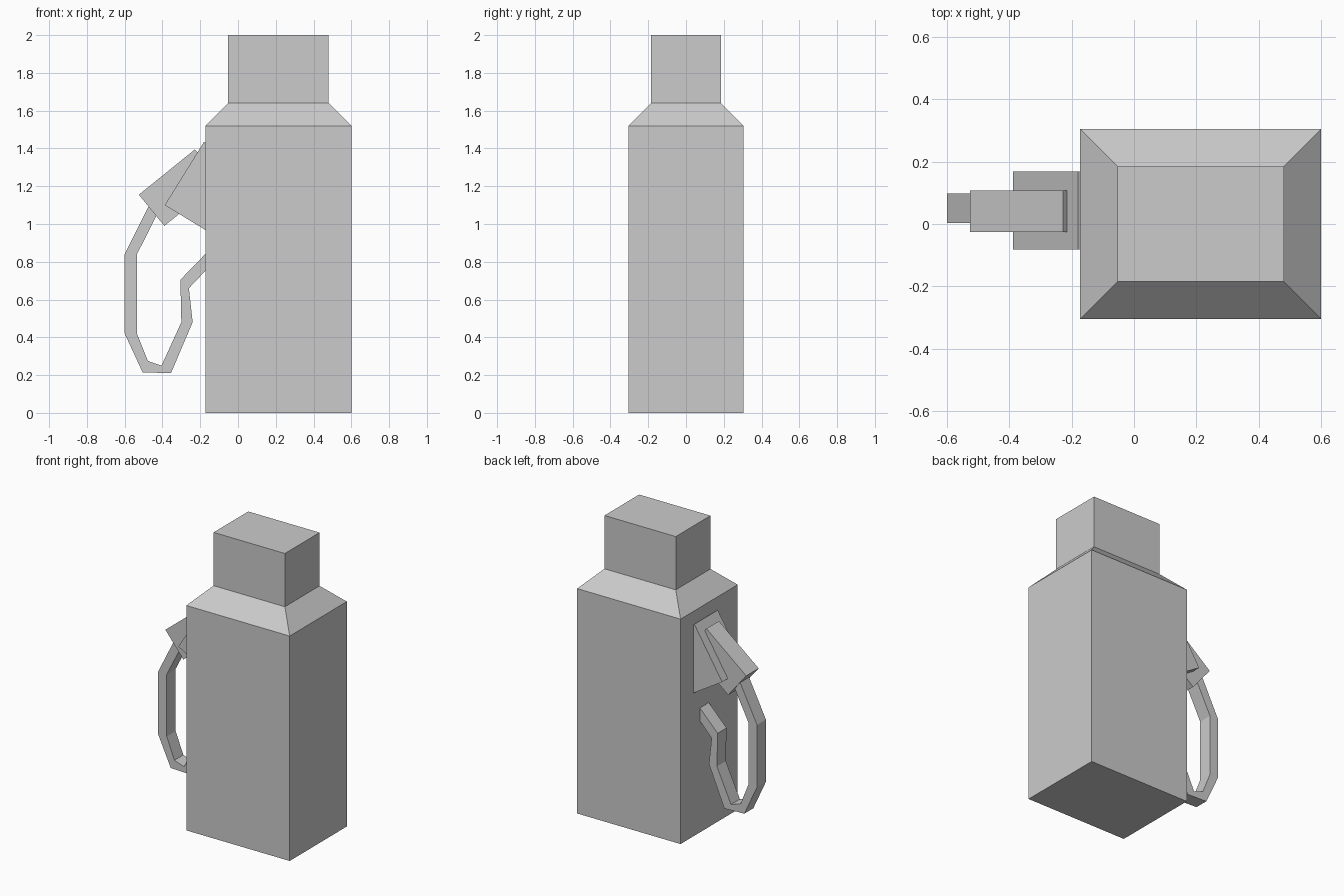
import bpy, bmesh

if "Cube" in bpy.data.objects:
    bpy.data.objects.remove(bpy.data.objects["Cube"])


def loft(name, rings):
    """Skin a list of four-point rings and cap both ends."""
    bm = bmesh.new()
    loops = [[bm.verts.new(p) for p in ring] for ring in rings]
    for a, b in zip(loops, loops[1:]):
        for i in range(4):
            j = (i + 1) % 4
            bm.faces.new((a[i], a[j], b[j], b[i]))
    bm.faces.new(loops[0][::-1])
    bm.faces.new(loops[-1])
    bmesh.ops.recalc_face_normals(bm, faces=bm.faces[:])
    mesh = bpy.data.meshes.new(name)
    bm.to_mesh(mesh)
    bm.free()
    obj = bpy.data.objects.new(name, mesh)
    bpy.context.collection.objects.link(obj)
    return obj


def level(x0, x1, y, z):
    """Horizontal rectangle ring."""
    return [(x0, -y, z), (x1, -y, z), (x1, y, z), (x0, y, z)]


def strip(name, outer, inner, y0, y1):
    """Band between two xz outlines, given thickness along y."""
    return loft(name, [[(a[0], y0, a[1]), (b[0], y0, b[1]),
                        (b[0], y1, b[1]), (a[0], y1, a[1])]
                       for a, b in zip(outer, inner)])


# Body with sloped shoulder and narrower top
loft("pump_body", [level(-0.173, 0.6, 0.305, 0), level(-0.173, 0.6, 0.305, 1.52),
                   level(-0.053, 0.48, 0.185, 1.64), level(-0.053, 0.48, 0.185, 2)])

# Tilted holder block, sunk into the side of the body
strip("nozzle_holder", [(-0.388, 1.10), (-0.18, 1.435)],
      [(-0.131, 0.943), (0.077, 1.278)], -0.082, 0.168)

# Tilted nozzle block resting in the holder
strip("nozzle", [(-0.525, 1.155), (-0.228, 1.395)],
      [(-0.39, 0.99), (-0.093, 1.23)], -0.026, 0.107)

# Hose hanging from the nozzle and looping back into the body
strip("hose",
      [(-0.425, 1.19), (-0.6, 0.84), (-0.6, 0.42), (-0.505, 0.215),
       (-0.355, 0.21), (-0.24, 0.48), (-0.26, 0.66), (-0.13, 0.797)],
      [(-0.38, 1.145), (-0.535, 0.84), (-0.535, 0.42), (-0.477, 0.275),
       (-0.405, 0.25), (-0.30, 0.48), (-0.305, 0.705), (-0.13, 0.885)],
      0.003, 0.098)
